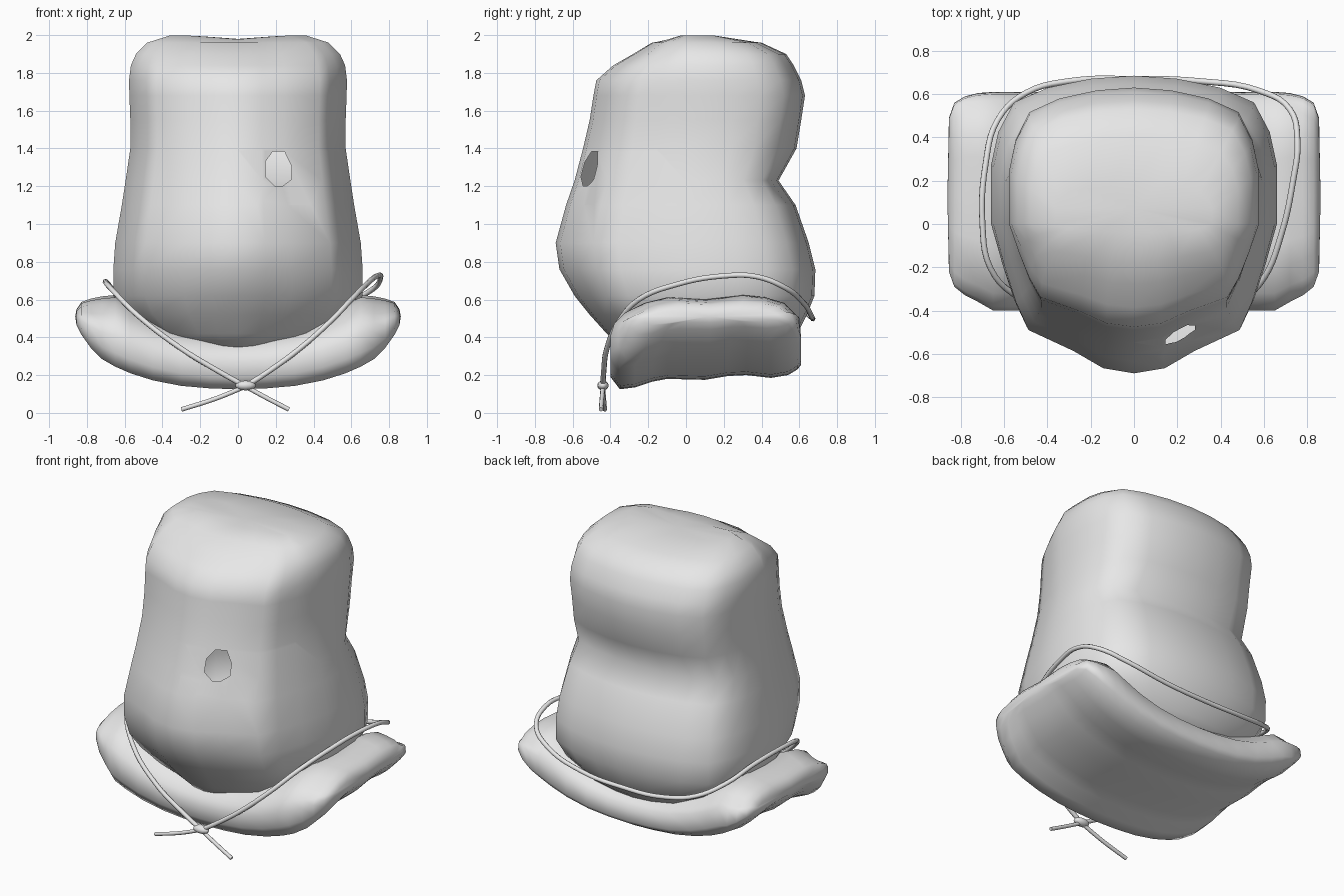
import bpy, bmesh, math
from mathutils import Vector

if "Cube" in bpy.data.objects:
    bpy.data.objects.remove(bpy.data.objects["Cube"])

grey = bpy.data.materials.new("soft grey")
grey.diffuse_color = (0.8, 0.8, 0.8, 1)
grey.use_nodes = True
grey.node_tree.nodes["Principled BSDF"].inputs["Base Color"].default_value = grey.diffuse_color


def finish(name, bm, angle=50):
    """Turn a bmesh into a smooth-shaded object."""
    bmesh.ops.recalc_face_normals(bm, faces=bm.faces[:])
    mesh = bpy.data.meshes.new(name)
    bm.to_mesh(mesh)
    bm.free()
    obj = bpy.data.objects.new(name, mesh)
    bpy.context.collection.objects.link(obj)
    mesh.materials.append(grey)
    bpy.ops.object.select_all(action='DESELECT')
    obj.select_set(True)
    bpy.context.view_layer.objects.active = obj
    bpy.ops.object.shade_smooth_by_angle(angle=math.radians(angle))
    return obj


def loft(bm, rings):
    """Bridge a list of closed rings of points."""
    rows = [[bm.verts.new(p) for p in ring] for ring in rings]
    n = len(rows[0])
    for a, b in zip(rows, rows[1:]):
        for i in range(n):
            j = (i + 1) % n
            bm.faces.new((a[i], a[j], b[j], b[i]))
    return rows


def fan(bm, ring, tip):
    """Close a ring with triangles to a central point."""
    v = bm.verts.new(tip)
    for i in range(len(ring)):
        bm.faces.new((ring[i], ring[(i + 1) % len(ring)], v))


# Tall padded bag: half outline of a slice, scaled by width, front and back depth
half = [(0, -1), (.22, -.965), (.43, -.85), (.75, -.71), (.84, -.52), (.92, -.28),
        (1, 0), (1, .4), (.95, .62), (.84, .82), (.6, .92), (.3, .98), (0, 1)]
outline = half + [(-x, y) for x, y in half[-2:0:-1]]
# z, half width, front depth, back depth
slices = [(.34, .34, .34, .50), (.42, .48, .42, .59), (.52, .60, .51, .64),
          (.62, .66, .59, .68), (.76, .66, .67, .685), (.90, .65, .69, .65),
          (1.10, .615, .635, .58), (1.23, .595, .59, .49), (1.40, .57, .545, .585),
          (1.55, .57, .51, .61), (1.68, .575, .49, .63), (1.76, .577, .475, .61),
          (1.84, .567, .385, .57), (1.90, .54, .28, .53), (1.96, .48, .18, .40),
          (1.998, .36, .04, .18)]
bm = bmesh.new()
rows = loft(bm, [[(x * w, y * (f if y < 0 else b),
                   z - (.02 * max(0, 1 - abs(x * w) / .25) if z > 1.97 else 0))
                  for x, y in outline] for z, w, f, b in slices])
fan(bm, rows[0], (0, .1, .33))
fan(bm, rows[-1], (0, .07, 1.98))

# Small eight-sided opening cut through the front shoulder
hole = [(.185, 1.385), (.245, 1.385), (.282, 1.31), (.282, 1.235),
        (.235, 1.2), (.195, 1.2), (.145, 1.25), (.145, 1.33)]
inside = [f for f in bm.faces if f.calc_center_median().y < -.2
          and 1.0 < f.calc_center_median().z < 1.6 and f.calc_center_median().x > 0]
mid = Vector((.21, 0, 1.29))
for (x0, z0), (x1, z1) in zip(hole, hole[1:] + hole[:1]):
    co = Vector((x0, 0, z0))
    no = Vector((z1 - z0, 0, x0 - x1)).normalized()
    if (mid - co).dot(no) > 0:
        no.negate()
    geom = set(inside)
    for f in inside:
        geom.update(f.edges)
        geom.update(f.verts)
    res = bmesh.ops.bisect_plane(bm, geom=list(geom), dist=1e-5,
                                 plane_co=co, plane_no=no)
    inside = [f for f in res['geom'] if isinstance(f, bmesh.types.BMFace)
              and (f.calc_center_median() - co).dot(no) < 0]
bmesh.ops.delete(bm, geom=inside, context='FACES')
finish("bag", bm, 85)

# Curved cushion: slice points are y, share of height, vertical offset
section = [(-.35, 0, 0), (-.27, 0, .01), (-.18, 0, .04), (-.1, 0, .055), (.1, 0, .05),
           (.22, 0, .07), (.32, 0, .075), (.45, 0, .06), (.54, 0, .075),
           (.59, .2, .04), (.61, .4, 0), (.60, .7, 0), (.57, 1, -.08), (.52, 1, -.03),
           (.42, 1, 0), (.3, 1, .012), (.1, 1, -.012), (-.1, 1, 0), (-.22, 1, -.03),
           (-.32, 1, -.08), (-.38, .7, -.03), (-.40, .45, 0), (-.40, .2, 0)]
# x, bottom z, top z, front y, back y
stations = [(0, .125, .45, -.4, .61), (.15, .13, .455, -.4, .61),
            (.3, .143, .475, -.4, .61), (.45, .172, .52, -.4, .61),
            (.57, .21, .575, -.4, .61), (.65, .245, .612, -.4, .61),
            (.72, .285, .605, -.36, .605), (.78, .345, .595, -.33, .59),
            (.83, .415, .58, -.29, .56), (.855, .465, .545, -.22, .49)]
stations = [(-s[0], *s[1:]) for s in stations[:0:-1]] + stations
bm = bmesh.new()
rings = []
for x, zb, zt, yf, yb in stations:
    k = min(1, (zt - zb) / .3)
    rings.append([(x, yf + (y + .4) / 1.01 * (yb - yf), zb + (zt - zb) * t + dz * k)
                  for y, t, dz in section])
rows = loft(bm, rings)
fan(bm, rows[0], (-.862, .12, .51))
fan(bm, rows[-1], (.862, .12, .51))
finish("cushion", bm, 80)


def cord(name, pts, radius):
    """Round cord through a smooth path."""
    cu = bpy.data.curves.new(name, 'CURVE')
    cu.dimensions = '3D'
    cu.bevel_depth = radius
    cu.bevel_resolution = 2
    cu.resolution_u = 5
    cu.use_fill_caps = True
    sp = cu.splines.new('BEZIER')
    sp.bezier_points.add(len(pts) - 1)
    for bp, p in zip(sp.bezier_points, pts):
        bp.co = p
        bp.handle_left_type = bp.handle_right_type = 'AUTO'
    obj = bpy.data.objects.new(name, cu)
    bpy.context.collection.objects.link(obj)
    cu.materials.append(grey)
    return obj


# Cord looped around the bag and its two loose ends
cord("cord_loop", [
    (.04, -.44, .14), (.17, -.435, .225), (.32, -.42, .335), (.49, -.355, .485),
    (.60, -.25, .6), (.68, -.05, .68), (.735, .2, .725), (.755, .38, .72),
    (.72, .53, .66), (.58, .615, .59), (.3, .66, .52), (0, .67, .5),
    (-.3, .66, .51), (-.5, .605, .55), (-.63, .48, .62), (-.685, .28, .68),
    (-.70, .0, .69), (-.665, -.2, .65), (-.53, -.34, .515), (-.3, -.42, .34),
    (-.12, -.435, .23), (.04, -.44, .14)], .014)
cord("cord_end_left", [(.04, -.44, .14), (-.12, -.435, .075), (-.3, -.43, .018)], .012)
cord("cord_end_right", [(.04, -.44, .14), (.15, -.445, .08), (.27, -.45, .018)], .012)

# Knot
bm = bmesh.new()
bmesh.ops.create_uvsphere(bm, u_segments=12, v_segments=8, radius=1)
for v in bm.verts:
    v.co = Vector((.04 + v.co.x * .055, -.44 + v.co.y * .03, .145 + v.co.z * .026))
finish("knot", bm)
